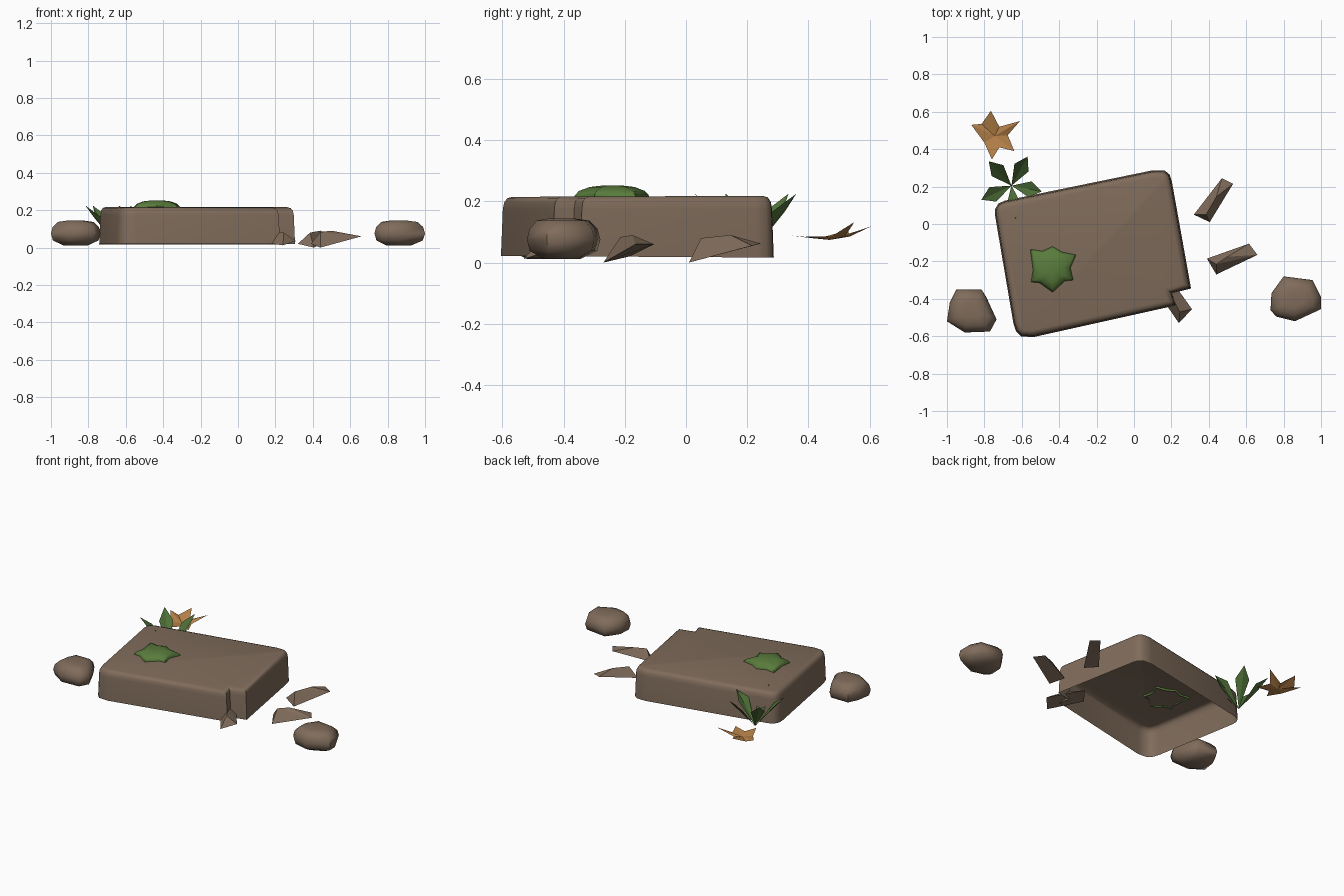
import bpy, bmesh, math
from mathutils import Vector

if "Cube" in bpy.data.objects:
    bpy.data.objects.remove(bpy.data.objects["Cube"])


def material(name, rgb):
    m = bpy.data.materials.new(name)
    m.diffuse_color = (*rgb, 1)
    m.use_nodes = True
    m.node_tree.nodes["Principled BSDF"].inputs["Base Color"].default_value = m.diffuse_color
    return m


STONE = material("brown_stone", (0.215, 0.150, 0.105))
MOSS = material("moss_green", (0.10, 0.20, 0.045))
LEAF = material("leaf_green", (0.08, 0.165, 0.04))
ORANGE = material("dry_orange", (0.50, 0.235, 0.07))


def finish(name, bm, mat, smooth=None, fix=False):
    if fix:
        bmesh.ops.recalc_face_normals(bm, faces=bm.faces)
    me = bpy.data.meshes.new(name)
    bm.to_mesh(me)
    bm.free()
    me.materials.append(mat)
    ob = bpy.data.objects.new(name, me)
    bpy.context.collection.objects.link(ob)
    if smooth:
        bpy.ops.object.select_all(action='DESELECT')
        ob.select_set(True)
        bpy.context.view_layer.objects.active = ob
        bpy.ops.object.shade_smooth_by_angle(angle=math.radians(smooth))
    return ob


def inset(pts, d):
    """Move a counter-clockwise outline inward by d with mitred corners."""
    out = []
    for i, p in enumerate(pts):
        a = (p - pts[i - 1]).normalized()
        b = (pts[(i + 1) % len(pts)] - p).normalized()
        na, nb = Vector((-a.y, a.x)), Vector((-b.y, b.x))
        out.append(p + (na + nb) * d / (1 + na.dot(nb)))
    return out


def loft(rings, top=True, bottom=False):
    """Skin a list of equal-length 3D rings, ordered bottom to top."""
    bm = bmesh.new()
    vs = [[bm.verts.new(p) for p in r] for r in rings]
    n = len(vs[0])
    for lo, hi in zip(vs, vs[1:]):
        for i in range(n):
            j = (i + 1) % n
            bm.faces.new((lo[i], lo[j], hi[j], hi[i]))
    if top:
        bm.faces.new(vs[-1])
    if bottom:
        bm.faces.new(vs[0][::-1])
    return bm


def ring(pts, z):
    return [(p.x, p.y, z(p) if callable(z) else z) for p in pts]


# Stone slab: hollow underneath, rounded top edge, chipped front right corner
slab = [Vector(p) for p in [
    (-0.54, -0.605), (0.225, -0.435), (0.205, -0.37), (0.305, -0.345),
    (0.202, 0.23), (0.19, 0.265), (0.165, 0.285), (0.10, 0.287),
    (-0.69, 0.125), (-0.725, 0.11), (-0.742, 0.08), (-0.742, 0.04),
    (-0.645, -0.53), (-0.63, -0.575), (-0.605, -0.6)]]
rings = [ring(slab, lambda p: 0.018 - 0.006 * p.y)]
for d, z in [(0.006, 0.175), (0.01, 0.198), (0.02, 0.212), (0.036, 0.217)]:
    rings.append(ring(inset(slab, d), lambda p, z=z: z + 0.004 * p.y))
finish("stone_slab", loft(rings), STONE, 50)


# Loose rounded rocks, stacked from their outlines
def rock(name, outline):
    pts = [Vector(p) for p in outline]
    c = sum(pts, Vector((0, 0))) / len(pts)
    levels = [(0.5, 0.012), (0.92, 0.038), (1.0, 0.075), (0.93, 0.11), (0.72, 0.137), (0.35, 0.144)]
    bm = loft([ring([c + (p - c) * s for p in pts], z) for s, z in levels], True, True)
    finish(name, bm, STONE, 60)


rock("left_rock", [(-0.95, -0.35), (-0.985, -0.42), (-1.0, -0.52), (-0.905, -0.58),
                   (-0.77, -0.575), (-0.735, -0.51), (-0.79, -0.39), (-0.815, -0.35)])
rock("right_rock", [(0.80, -0.28), (0.735, -0.37), (0.73, -0.46), (0.76, -0.495),
                    (0.86, -0.52), (1.0, -0.455), (1.0, -0.39), (0.955, -0.30)])


# Stone chips: triangular wedges thinning toward the far end
def chip(name, pts):
    bm = bmesh.new()
    for p in pts:
        bm.verts.new(p)
    bmesh.ops.convex_hull(bm, input=bm.verts)
    finish(name, bm, STONE, 25, True)


chip("back_chip", [(0.405, 0.01, 0), (0.32, 0.05, 0.02), (0.385, 0.05, 0.08),
                   (0.44, 0.145, 0.09), (0.47, 0.245, 0.062), (0.53, 0.215, 0.055)])
chip("side_chip", [(0.44, -0.27, 0), (0.39, -0.185, 0.02), (0.44, -0.215, 0.083),
                   (0.50, -0.175, 0.09), (0.615, -0.105, 0.06), (0.66, -0.165, 0.06)])
chip("corner_chip", [(0.24, -0.53, 0.012), (0.31, -0.455, 0.035), (0.245, -0.47, 0.08),
                     (0.21, -0.40, 0.085), (0.17, -0.26, 0.05), (0.11, -0.34, 0.03)])

# Moss patch: low dome whose rim sinks through the slab top
moss = [Vector(p) for p in [
    (-0.555, -0.135), (-0.54, -0.245), (-0.55, -0.31), (-0.505, -0.315),
    (-0.435, -0.365), (-0.37, -0.305), (-0.325, -0.30), (-0.34, -0.235),
    (-0.31, -0.165), (-0.385, -0.15), (-0.435, -0.12), (-0.49, -0.145)]]
mc = Vector((-0.435, -0.24))
finish("moss_patch", loft([ring([mc + (p - mc) * s for p in moss], z) for s, z in
                           [(0.96, 0.205), (1, 0.218), (0.88, 0.234), (0.6, 0.247), (0.25, 0.252)]]),
       MOSS, 60)

# Plant: five folded blades rising from one root
bm = bmesh.new()
root = Vector((-0.655, 0.205, 0.02))
for k in range(5):
    a = math.radians(61 + 72 * k)
    u, v = Vector((math.cos(a), math.sin(a), 0)), Vector((-math.sin(a), math.cos(a), 0))
    up = Vector((0, 0, 1))
    size = 0.92 if k == 4 else 1.0
    base = bm.verts.new(root)
    mid = bm.verts.new(root + u * 0.105 * size + up * 0.12)
    tip = bm.verts.new(root + u * 0.178 * size + up * 0.205 * size)
    for s in (1, -1):
        side = bm.verts.new(root + u * 0.11 * size + v * 0.043 * s + up * 0.145)
        for tri in ((base, mid, side), (mid, tip, side)):
            bm.faces.new(tri if s > 0 else tri[::-1])
finish("plant_blades", bm, LEAF)

# Fallen leaf: five-pointed star with curled tips
star = [(-0.765, 0.605, 0.118), (-0.815, 0.535, 0.085), (-0.87, 0.53, 0.105),
        (-0.80, 0.435, 0.08), (-0.76, 0.345, 0.088), (-0.72, 0.41, 0.08),
        (-0.64, 0.39, 0.085), (-0.675, 0.475, 0.085), (-0.61, 0.55, 0.132),
        (-0.72, 0.52, 0.085)]
bm = bmesh.new()
hub = bm.verts.new((-0.745, 0.47, 0.074))
vs = [bm.verts.new(p) for p in star]
for i in range(10):
    bm.faces.new((hub, vs[i], vs[(i + 1) % 10]))
finish("fallen_leaf", bm, ORANGE)
